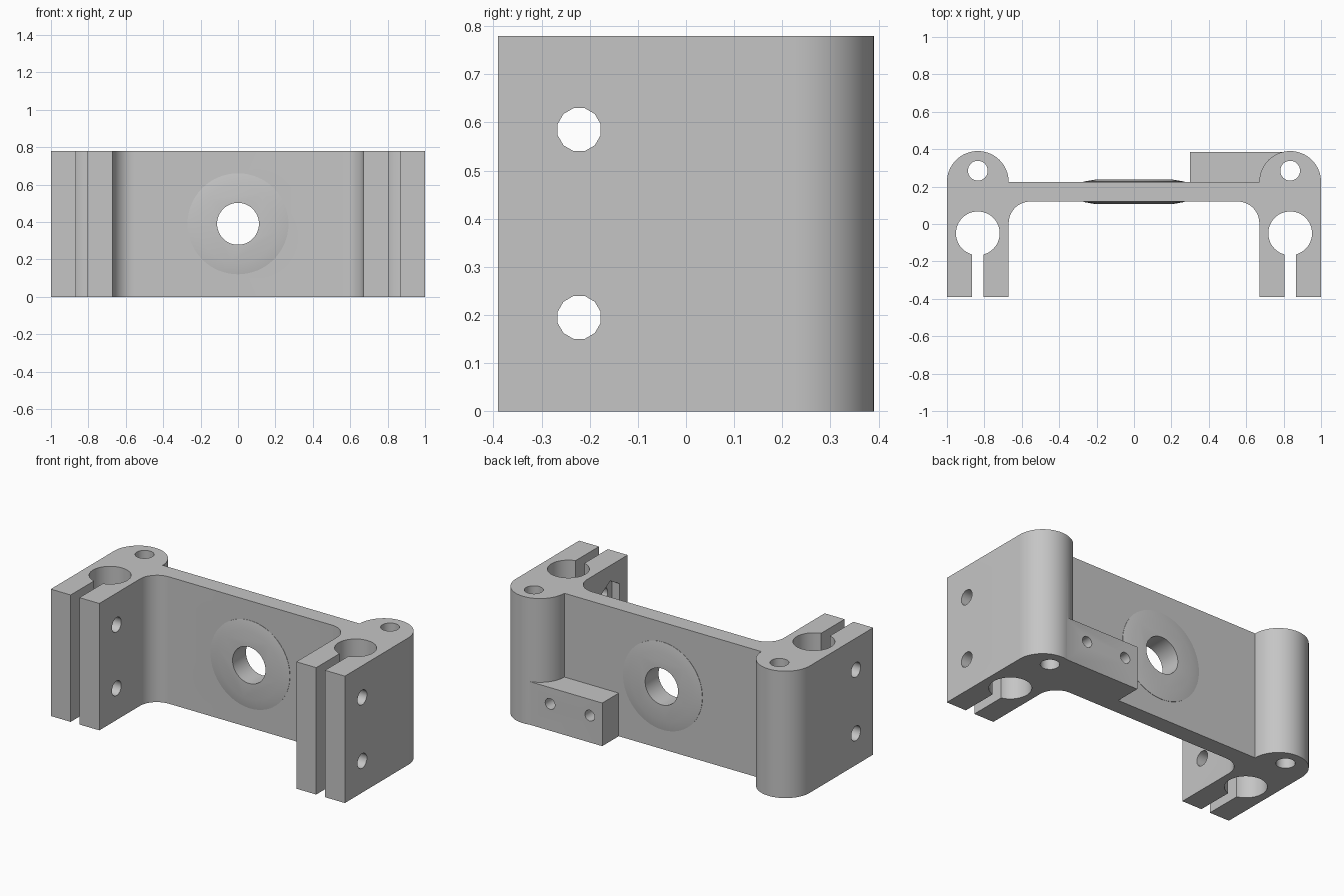
import bpy, bmesh
from math import pi, cos, sin, radians
from mathutils import Matrix, Vector

if "Cube" in bpy.data.objects:
    bpy.data.objects.remove(bpy.data.objects["Cube"])

HEIGHT = 0.78
COLUMN_X = 0.835
ROTATIONS = {"X": Matrix.Rotation(pi / 2, 3, "Y"),
             "Y": Matrix.Rotation(-pi / 2, 3, "X"),
             "Z": Matrix.Identity(3)}

grey = bpy.data.materials.new("plain grey")
grey.use_nodes = True
colour = (0.56, 0.56, 0.56, 1)
grey.diffuse_color = colour
grey.node_tree.nodes["Principled BSDF"].inputs["Base Color"].default_value = colour


def finish(bm, name):
    bmesh.ops.recalc_face_normals(bm, faces=bm.faces)
    mesh = bpy.data.meshes.new(name)
    bm.to_mesh(mesh)
    bm.free()
    mesh.materials.append(grey)
    obj = bpy.data.objects.new(name, mesh)
    bpy.context.collection.objects.link(obj)
    return obj


def box(name, low, high):
    bm = bmesh.new()
    bmesh.ops.create_cube(bm, size=1)
    low, high = Vector(low), Vector(high)
    for v in bm.verts:
        v.co = (low + high) / 2 + v.co * (high - low)
    return finish(bm, name)


def rod(name, centre, radius, length, axis, sides=48, turn=0):
    bm = bmesh.new()
    bmesh.ops.create_cone(bm, cap_ends=True, segments=sides,
                          radius1=radius, radius2=radius, depth=length)
    matrix = ROTATIONS[axis] @ Matrix.Rotation(turn, 3, "Z")
    for v in bm.verts:
        v.co = matrix @ v.co + Vector(centre)
    return finish(bm, name)


def arc(cx, cy, radius, start, end, steps):
    angles = [radians(start + (end - start) * i / steps) for i in range(steps + 1)]
    return [(cx + radius * cos(a), cy + radius * sin(a)) for a in angles]


def combine(target, tool, operation):
    mod = target.modifiers.new(operation, "BOOLEAN")
    mod.operation = operation
    mod.solver = "EXACT"
    mod.object = tool
    bpy.context.view_layer.objects.active = target
    bpy.ops.object.modifier_apply(modifier=mod.name)
    bpy.data.objects.remove(tool)


# Body: one mirrored outline of web, arms and rounded columns, extruded upward
half = arc(0.555, 0.005, 0.115, 90, 0, 12)
half += [(0.67, -0.39), (1, -0.39)]
half += arc(COLUMN_X, 0.225, 0.165, 0, 180, 32)
outline = half + [(-x, y) for x, y in reversed(half)]
bm = bmesh.new()
base = bm.faces.new([bm.verts.new((x, y, 0)) for x, y in outline])
top = bmesh.ops.extrude_face_region(bm, geom=[base])["geom"]
bmesh.ops.translate(bm, vec=(0, 0, HEIGHT),
                    verts=[g for g in top if isinstance(g, bmesh.types.BMVert)])
body = finish(bm, "bracket_body")

# Shallow raised boss on both sides of the web
bm = bmesh.new()
for radius, y in ((0.21, 0.107), (0.27, 0.118), (0.27, 0.227), (0.21, 0.237)):
    for x, z in arc(0, HEIGHT / 2, radius, 0, 354.375, 63):
        bm.verts.new((x, y, z))
bmesh.ops.convex_hull(bm, input=bm.verts)
bmesh.ops.dissolve_limit(bm, angle_limit=0.01, verts=bm.verts, edges=bm.edges)
combine(body, finish(bm, "web_boss"), "UNION")

# Mounting block behind one column
combine(body, box("mounting_block", (0.3, 0.17, 0), (0.8, 0.385, 0.265)), "UNION")

# Cuts: web hole and the blind holes in the block
cuts = [rod("web_hole", (0, 0.17, HEIGHT / 2), 0.112, 1, "Y")]
for x in (0.385, 0.655):
    cuts.append(rod("block_hole", (x, 0.325, 0.165), 0.033, 0.3, "Y", 24))

# Cuts on each side: clamp bore, slot, pin hole, bolt holes and nut pockets
for side in (-1, 1):
    x = side * COLUMN_X
    cuts.append(rod("clamp_bore", (x, -0.05, HEIGHT / 2), 0.117, 2, "Z"))
    cuts.append(box("clamp_slot", (x - 0.03, -0.6, -0.2), (x + 0.03, -0.1, 1)))
    cuts.append(rod("pin_hole", (x, 0.285, HEIGHT / 2), 0.053, 2, "Z", 32))
    for z in (0.195, 0.585):
        cuts.append(rod("bolt_hole", (x, -0.222, z), 0.046, 0.5, "X", 12, pi / 12))
        cuts.append(rod("nut_pocket", (side * 0.67, -0.222, z), 0.1, 0.1, "X", 6, pi / 2))
for cut in cuts:
    combine(body, cut, "DIFFERENCE")

# Smooth the rounded surfaces, keep the machined edges sharp
bpy.ops.object.select_all(action="DESELECT")
body.select_set(True)
bpy.context.view_layer.objects.active = body
bpy.ops.object.shade_smooth_by_angle(angle=radians(32))
